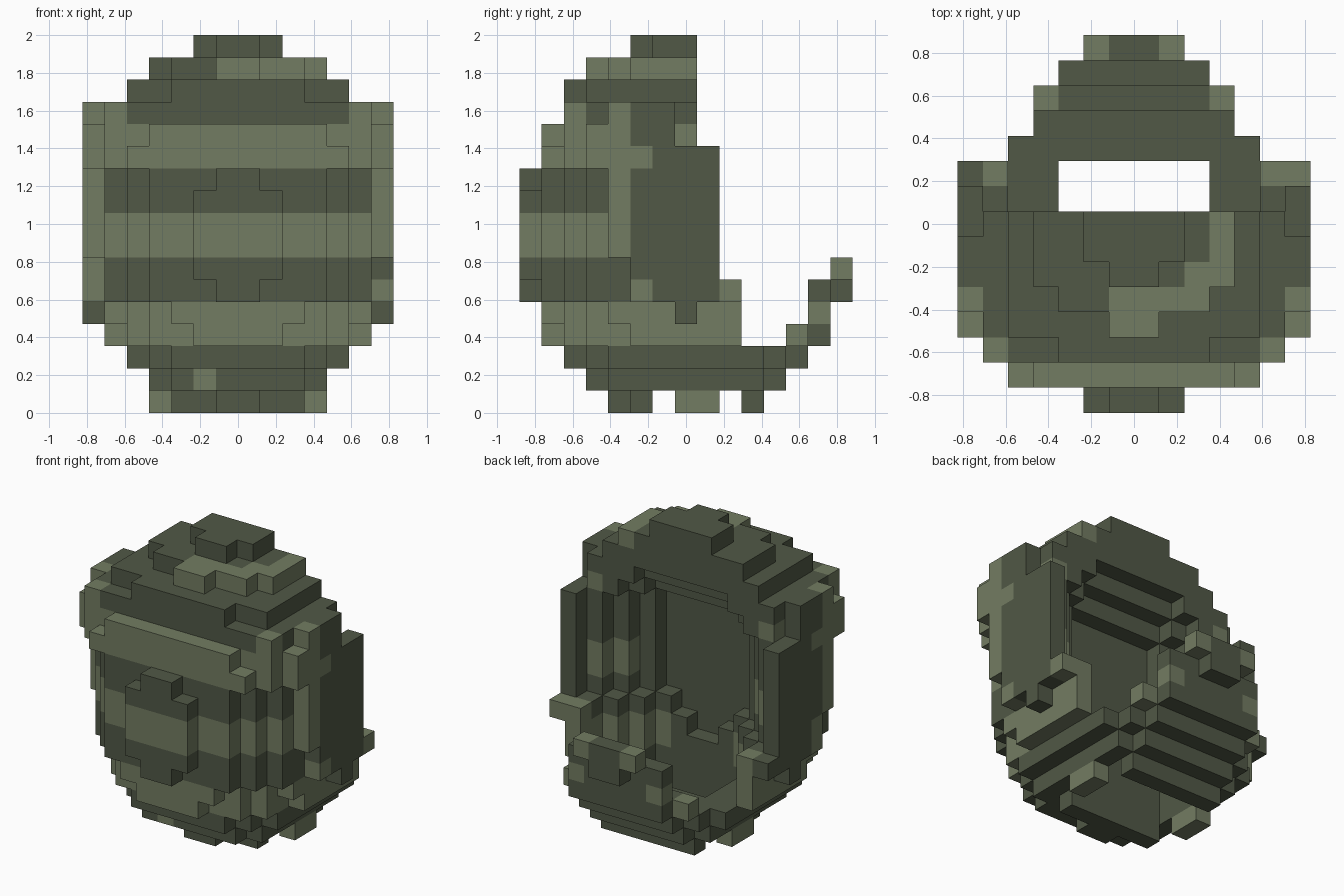
import bpy, bmesh
from mathutils import Vector

cube = bpy.data.objects.get("Cube")
if cube:
    bpy.data.objects.remove(cube, do_unlink=True)

UNIT = 2 / 17
NX, NY = 14, 15
SIDES = [Vector(d) for d in ((1, 0, 0), (-1, 0, 0), (0, 1, 0), (0, -1, 0), (0, 0, 1), (0, 0, -1))]


def make_material(name, colour):
    mat = bpy.data.materials.new(name)
    mat.use_nodes = True
    mat.diffuse_color = colour
    bsdf = mat.node_tree.nodes["Principled BSDF"]
    bsdf.inputs["Base Color"].default_value = colour
    bsdf.inputs["Roughness"].default_value = 0.9
    return mat


DARK = make_material("dark olive", (0.082, 0.098, 0.061, 1))
LIGHT = make_material("light olive", (0.171, 0.202, 0.122, 1))

# Shell layers: (lowest, highest, last row at the back, slabs of (half width, first row))
LAYERS = [
    (1, 1, 10, [(4, 4), (3, 3)]),
    (2, 2, 10, [(5, 4), (4, 3), (3, 2)]),
    (3, 3, 9, [(6, 5), (5, 3), (4, 2), (2, 1)]),
    (4, 4, 9, [(6, 4), (5, 3), (4, 2), (3, 1)]),
    (5, 5, 9, [(6, 3), (5, 2), (4, 1), (1, 0)]),
    (6, 9, 8, [(6, 3), (5, 2), (4, 1), (2, 0)]),
    (10, 10, 8, [(6, 3), (5, 2), (4, 1), (1, 0)]),
    (11, 11, 8, [(6, 2), (5, 1)]),
    (12, 12, 7, [(6, 2), (4, 1)]),
    (13, 13, 7, [(6, 2)]),
    (14, 14, 7, [(5, 3), (3, 2)]),
    (15, 15, 7, [(4, 5), (3, 4), (1, 3)]),
    (16, 16, 7, [(2, 6), (1, 5)]),
]

parts = {}


def in_cavity(i, j, k):
    """Hollow for the wearer: stepped side walls, flat front wall, open back and floor hole."""
    off = abs(i - 6.5)
    if k > 13 or (k <= 2 and j > 9):
        return False
    if k <= 2 or k == 13:
        width = 2.5
    elif k == 12:
        width = 3.5
    else:
        width = 4.5 if k <= 5 else 5.5
    front = 5 + max(0, off - 2.5) + max(0, k - 11)
    # Raised step along the foot of the front wall
    if k <= min(5, 2.5 + off):
        front += 1
    return off <= width and j >= front


def add_block(name, xs, ys, zs):
    """Mirrored box of blocks."""
    for i in xs:
        for j in ys:
            for k in zs:
                parts.setdefault((i, j, k), name)
                parts.setdefault((NX - 1 - i, j, k), name)


# Shell
for low, high, last, slabs in LAYERS:
    for k in range(low, high + 1):
        for half, first in slabs:
            for j in range(first, last + 1):
                for i in range(7 - half, 7 + half):
                    if not in_cavity(i, j, k):
                        parts[i, j, k] = "shell"

# Back lip curling up from the floor: (half width, row, layer)
for half, j, k in ((3, 11, 1), (4, 11, 2), (3, 12, 2), (4, 12, 3), (3, 13, 3),
                   (3, 13, 4), (3, 13, 5), (1, 14, 5), (2, 14, 6)):
    add_block("back_lip", range(7 - half, 7), [j], [k])

# Side panels with a light strap along their front edge
add_block("side_panel", [0], range(5, 9), range(5, 12))
add_block("side_panel", [0], [5, 6], [12, 13])
add_block("side_panel", [0], [7], [4])
add_block("side_panel", [0], [9], [5])
add_block("strap", [0], [4], range(7, 14))
add_block("strap", [0], [3], [11, 12])

# Feet and rim pieces around the floor hole
add_block("front_rim", [6], [4, 5], [0])
add_block("front_rim", [4, 5], [5], [0])
add_block("foot", [3], [7, 8], [0])
add_block("back_rim", [4, 5, 6], [10], [0])


def is_light(cell, name):
    i, j, k = cell
    off = abs(i - 6.5)
    if name in ("foot", "strap"):
        return True
    if name == "back_lip":
        return (k, off) in ((3, 3.5), (4, 2.5), (6, 1.5))
    if name == "side_panel":
        if j == 9:
            return i > 6
        return j == 5 and (k in (5, 11) or (k == 6 and i == 0))
    if k == 15:
        return i == 10 or (i >= 6 and j <= 4) or (i == 9 and j == 5)
    if k in (3, 4):
        return j <= 3 or off >= 2.5
    if k in (7, 8):
        return j <= 3 or off >= 4.5
    if k in (11, 12):
        return j <= 3 or (off > 4 and j <= 5) or (k == 12 and j == 7 and off > 5)
    if k == 13:
        return off > 5 and j == 2
    if k == 5:
        return j == 9
    return cell == (5, 3, 1)


def build_part(name):
    """Join the blocks of one part, keeping only the exposed faces."""
    bm = bmesh.new()
    corners = {}

    def vert(p):
        key = tuple(round(a) for a in p)
        if key not in corners:
            x, y, z = key
            corners[key] = bm.verts.new(((x - NX / 2) * UNIT, (y - NY / 2) * UNIT, z * UNIT))
        return corners[key]

    for cell, owner in parts.items():
        if owner != name:
            continue
        middle = Vector(cell) + Vector((0.5, 0.5, 0.5))
        for d in SIDES:
            if tuple(int(a + b) for a, b in zip(cell, d)) in parts:
                continue
            u = Vector((d.y, d.z, d.x))
            v = d.cross(u)
            quad = [vert(middle + (d + u * a + v * b) / 2)
                    for a, b in ((-1, -1), (1, -1), (1, 1), (-1, 1))]
            face = bm.faces.new(quad)
            face.material_index = int(is_light(cell, name))
    mesh = bpy.data.meshes.new(name)
    bm.to_mesh(mesh)
    bm.free()
    mesh.materials.append(DARK)
    mesh.materials.append(LIGHT)
    bpy.context.collection.objects.link(bpy.data.objects.new(name, mesh))


for part in sorted(set(parts.values())):
    build_part(part)
